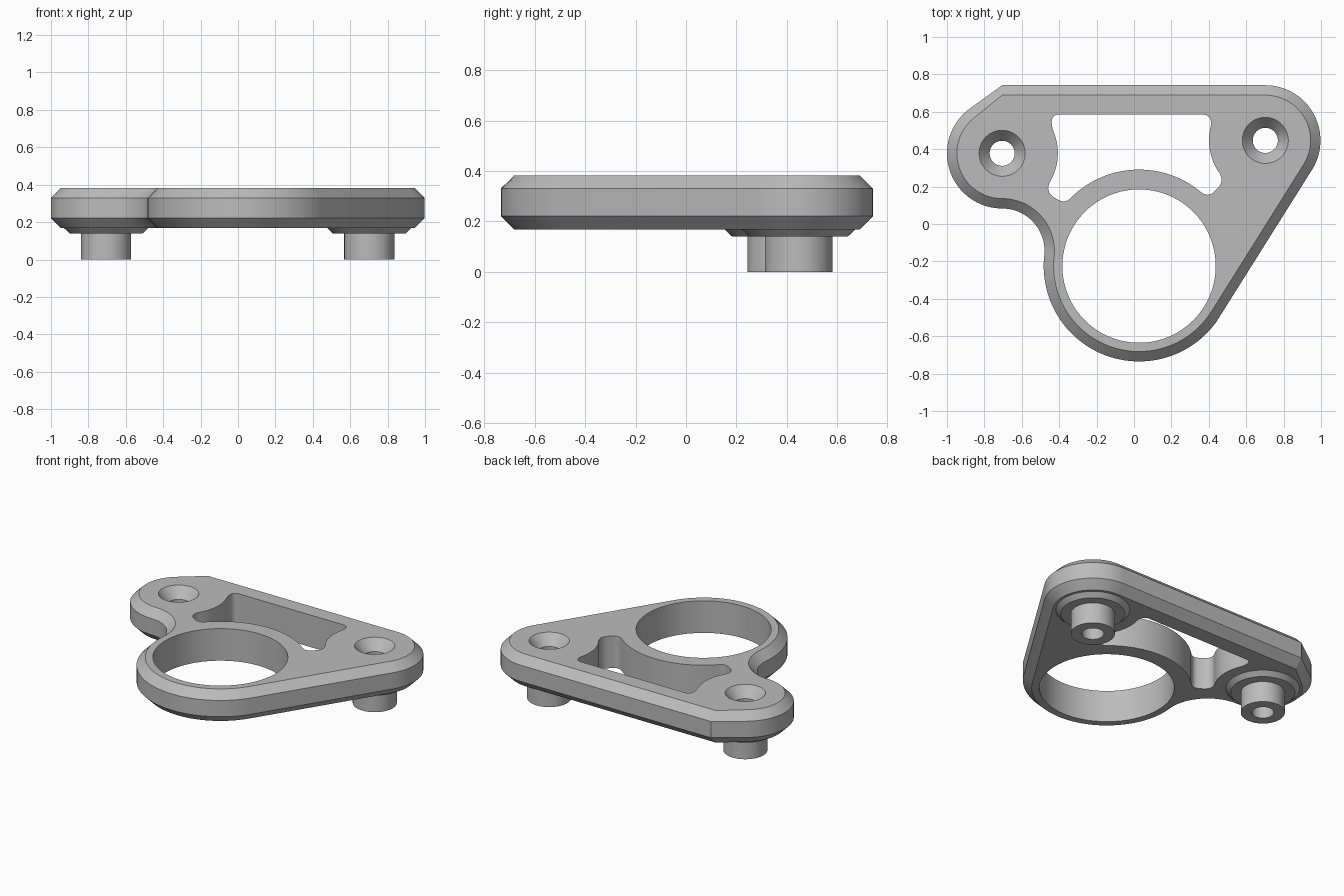
import bpy, bmesh
from math import cos, sin, radians, atan2, acos, degrees, hypot

cube = bpy.data.objects.get("Cube")
if cube:
    bpy.data.objects.remove(cube, do_unlink=True)

grey = bpy.data.materials.new("satin grey")
grey.use_nodes = True
grey.diffuse_color = (0.5, 0.5, 0.5, 1)
grey.node_tree.nodes["Principled BSDF"].inputs["Base Color"].default_value = (0.5, 0.5, 0.5, 1)

# Main centres and radii
LEFT_X, RIGHT_X = -0.705, 0.702
LOBE_A = (LEFT_X, 0.378)
LOBE_B = (RIGHT_X, 0.447)
RING = (0.027, -0.225)
LOBE_R, RING_R, BORE_R = 0.295, 0.51, 0.41
TOP, BOTTOM, CHAMFER = 0.383, 0.168, 0.053
BACK = LOBE_B[1] + LOBE_R


def arc(centre, r, a0, a1):
    n = max(6, round(abs(a1 - a0) / 4))
    angles = [radians(a0 + (a1 - a0) * i / n) for i in range(n + 1)]
    return [(centre[0] + r * cos(a), centre[1] + r * sin(a)) for a in angles]


def bend(p, c, q, n=10):
    """Rounded corner from p to q, pulled towards c."""
    ts = [i / n for i in range(1, n)]
    return [tuple((1 - t) ** 2 * p[k] + 2 * t * (1 - t) * c[k] + t * t * q[k] for k in (0, 1))
            for t in ts]


def outline(d):
    """Outer contour of the plate, inset by d."""
    # straight flank tangent to the right lobe and the ring
    dx, dy = LOBE_B[0] - RING[0], LOBE_B[1] - RING[1]
    flank = degrees(atan2(dy, dx) - acos((RING_R - LOBE_R) / hypot(dx, dy)))
    # concave fillet between the left lobe and the ring
    low = LOBE_A[1] - LOBE_R
    ex, ey = RING[0] - LOBE_A[0], low - RING[1]
    fr = (ex ** 2 + ey ** 2 - RING_R ** 2) / (2 * (RING_R + ey))
    fillet = (LOBE_A[0], low - fr)
    meet = degrees(atan2(RING[1] - fillet[1], ex))
    # line from the back corner tangent to the left lobe
    corner = (LOBE_A[0], BACK - d)
    start = 90 + degrees(acos((LOBE_R - d) / (corner[1] - LOBE_A[1])))
    return (arc(LOBE_B, LOBE_R - d, flank, 90) + [corner]
            + arc(LOBE_A, LOBE_R - d, start, 270)
            + arc(fillet, fr + d, 90, meet)[1:]
            + arc(RING, RING_R - d, 180 + meet, 360 + flank)[1:])


def finish(name, bm):
    bmesh.ops.recalc_face_normals(bm, faces=bm.faces)
    mesh = bpy.data.meshes.new(name)
    bm.to_mesh(mesh)
    bm.free()
    mesh.materials.append(grey)
    ob = bpy.data.objects.new(name, mesh)
    bpy.context.collection.objects.link(ob)
    return ob


def skin(name, layers, caps=True):
    """Join stacked contours, given as (points, z), into one body."""
    bm = bmesh.new()
    rings = [[bm.verts.new((x, y, z)) for x, y in pts] for pts, z in layers]
    n = len(rings[0])
    for a, b in zip(rings, rings[1:]):
        for i in range(n):
            j = (i + 1) % n
            bm.faces.new((a[i], a[j], b[j], b[i]))
    if caps:
        bm.faces.new(rings[0])
        bm.faces.new(rings[-1])
    return finish(name, bm)


def lathe(name, centre, profile, caps=True):
    return skin(name, [(arc(centre, r, 0, 360)[:-1], z) for r, z in profile], caps)


# Chamfered plate
plate = skin("bracket_plate", [
    (outline(CHAMFER), BOTTOM), (outline(0), BOTTOM + CHAMFER),
    (outline(0), TOP - CHAMFER), (outline(CHAMFER), TOP)])

# Weight-saving pocket contour
lobe_left = arc(LOBE_A, 0.298, -30, 20)
ring_top = arc(RING, 0.516, 136, 50)
lobe_right = arc(LOBE_B, 0.301, 216, 164)
back_l, back_r = (-0.40, 0.585), (0.365, 0.585)
tip_l, tip_r = (-0.40, 0.127), (0.435, 0.18)
pocket = (lobe_left + bend(lobe_left[-1], (-0.465, 0.585), back_l) + [back_l, back_r]
          + bend(back_r, (0.415, 0.585), lobe_right[-1]) + lobe_right[::-1]
          + bend(lobe_right[0], (0.485, 0.22), tip_r) + [tip_r]
          + bend(tip_r, (0.40, 0.138), ring_top[-1]) + ring_top[::-1]
          + bend(ring_top[0], (-0.372, 0.112), tip_l) + [tip_l]
          + bend(tip_l, (-0.485, 0.165), lobe_left[0]))

# Cutters: pocket, bore and two countersunk screw holes
HOLE, SINK, DEPTH = 0.067, 0.123, 0.07
low, high = BOTTOM - 0.1, TOP + 0.1
cutters = [skin("pocket_cutter", [(pocket, low), (pocket, high)]),
           lathe("bore_cutter", RING, [(BORE_R, low), (BORE_R, high)])]
for centre in (LOBE_A, LOBE_B):
    cutters.append(lathe("screw_cutter", centre, [
        (HOLE, low), (HOLE, TOP - DEPTH), (SINK, TOP), (SINK, high)]))
for cutter in cutters:
    cutter.hide_render = True
    mod = plate.modifiers.new(cutter.name, "BOOLEAN")
    mod.operation, mod.solver, mod.object = "DIFFERENCE", "EXACT", cutter

# Bake the cuts and drop the cutters
graph = bpy.context.evaluated_depsgraph_get()
baked = bpy.data.meshes.new_from_object(plate.evaluated_get(graph))
plate.modifiers.clear()
plate.data = baked
for cutter in cutters:
    bpy.data.objects.remove(cutter, do_unlink=True)

# Hollow spacer with tapered collar under each lobe
parts = [plate]
for side, centre in (("right", LOBE_A), ("left", LOBE_B)):
    parts.append(lathe(side + "_spacer", centre, [
        (HOLE, BOTTOM), (HOLE, 0), (0.134, 0), (0.134, 0.14),
        (0.195, 0.14), (0.225, BOTTOM)], caps=False))

# Smooth curves, crisp edges
bpy.ops.object.select_all(action="DESELECT")
for ob in parts:
    ob.select_set(True)
bpy.context.view_layer.objects.active = plate
bpy.ops.object.shade_smooth_by_angle(angle=radians(25))
